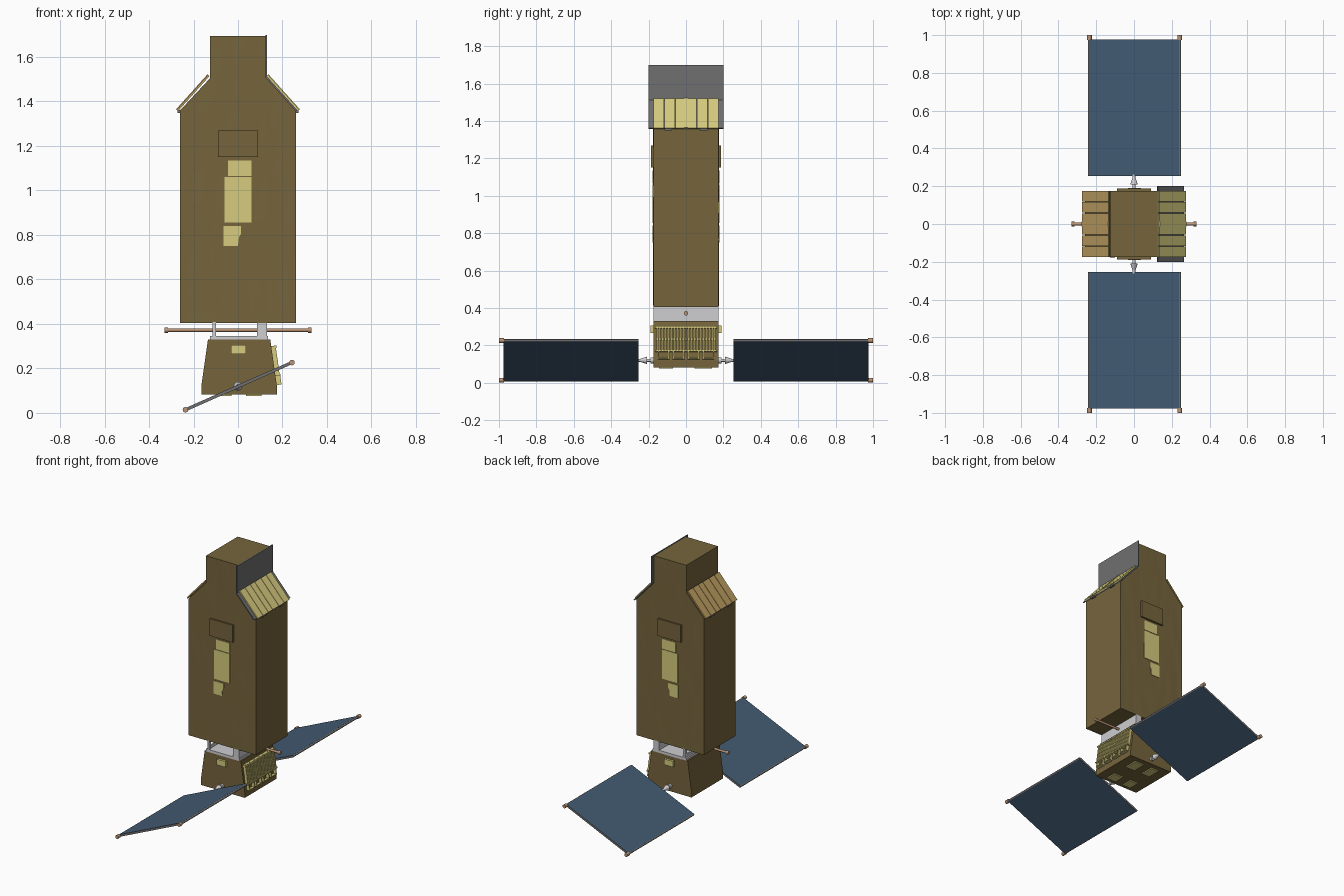
import bpy, bmesh, math
from mathutils import Vector, noise

if "Cube" in bpy.data.objects:
    bpy.data.objects.remove(bpy.data.objects["Cube"])


def material(name, r, g, b):
    m = bpy.data.materials.new(name)
    m.diffuse_color = (r, g, b, 1)
    m.use_nodes = True
    m.node_tree.nodes["Principled BSDF"].inputs["Base Color"].default_value = m.diffuse_color
    return m


FOIL = material("bronze foil", 0.18, 0.13, 0.046)
YELLOW = material("pale gold", 0.68, 0.60, 0.21)
TAN = material("tan gold", 0.50, 0.34, 0.12)
GREY = material("sheet grey", 0.16, 0.16, 0.165)
WHITE = material("light grey", 0.62, 0.62, 0.64)
COPPER = material("copper", 0.50, 0.30, 0.18)
BLUE = material("cell blue", 0.056, 0.105, 0.17)


def finish(name, bm, *mats):
    bmesh.ops.recalc_face_normals(bm, faces=bm.faces)
    me = bpy.data.meshes.new(name)
    bm.to_mesh(me)
    bm.free()
    ob = bpy.data.objects.new(name, me)
    bpy.context.collection.objects.link(ob)
    for m in mats:
        me.materials.append(m)
    return ob


def add_prism(bm, profile, y0, y1):
    """Extrude an x-z outline from y0 to y1."""
    a = [bm.verts.new((x, y0, z)) for x, z in profile]
    b = [bm.verts.new((x, y1, z)) for x, z in profile]
    bm.faces.new(a)
    bm.faces.new(b)
    n = len(a)
    for i in range(n):
        bm.faces.new((a[i], a[(i + 1) % n], b[(i + 1) % n], b[i]))


def prism(name, mat, profile, *spans):
    bm = bmesh.new()
    for y0, y1 in spans:
        add_prism(bm, profile, y0, y1)
    return finish(name, bm, mat)


def rect(x0, x1, z0, z1):
    return [(x0, z0), (x1, z0), (x1, z1), (x0, z1)]


def slab(p, q, lo, hi):
    """Outline of a sheet along p-q, between two offsets to its upper right side."""
    p, q = Vector(p), Vector(q)
    d = (q - p).normalized()
    n = Vector((-d.y, d.x))
    return [tuple(v) for v in (p + n * lo, q + n * lo, q + n * hi, p + n * hi)]


def flip(profile):
    return [(-x, z) for x, z in profile]


def rod(name, mat, p, q, r1, r2=None, sides=12):
    p, q = Vector(p), Vector(q)
    bm = bmesh.new()
    bmesh.ops.create_cone(bm, cap_ends=True, segments=sides, radius1=r1,
                          radius2=r1 if r2 is None else r2, depth=(q - p).length)
    rot = (q - p).to_track_quat('Z', 'Y')
    for v in bm.verts:
        v.co = rot @ v.co + (p + q) / 2
    ob = finish(name, bm, mat)
    for f in ob.data.polygons:
        f.use_smooth = len(f.vertices) == 4
    for e in ob.data.edges:
        a, b = (ob.data.vertices[i].co for i in e.vertices)
        e.use_edge_sharp = abs((a - b).normalized().dot((q - p).normalized())) < 0.1
    return ob


# Main foil-wrapped body: house-shaped outline with faint vertical wrinkles
W = 0.175
bm = bmesh.new()
add_prism(bm, [(-0.26, 0.405), (0.26, 0.405), (0.26, 1.36), (0.125, 1.505),
               (0.125, 1.695), (-0.125, 1.695), (-0.125, 1.505), (-0.26, 1.36)], -W, W)
for axis, cuts in (((1, 0, 0), [i * 0.025 for i in range(-10, 11)]),
                   ((0, 0, 1), [0.45 + i * 0.07 for i in range(18)])):
    for c in cuts:
        bmesh.ops.bisect_plane(bm, geom=bm.verts[:] + bm.edges[:] + bm.faces[:],
                               plane_co=Vector(axis) * c, plane_no=axis)
for v in bm.verts:
    side = 1 if v.co.y > 0 else -1
    if abs(v.co.x) < 0.255 and 0.41 < v.co.z < 1.69:
        v.co.y += side * 0.0015 * noise.noise(Vector((v.co.x * 16, side * 5, v.co.z * 4)))
bmesh.ops.triangulate(bm, faces=bm.faces[:])
finish("main_body", bm, FOIL)

# Front and back: raised cover and gold windows
for side, label in ((-1, "front"), (1, "back")):
    def plate(name, mat, profile, t, base=W):
        prism(label + "_" + name, mat, profile, sorted((side * (base - 0.004), side * (base + t))))
    plate("cover", FOIL, rect(-0.09, 0.09, 1.15, 1.27), 0.012)
    plate("window_top", YELLOW, rect(-0.045, 0.06, 1.065, 1.135), 0.004)
    plate("window_middle", YELLOW, rect(-0.06, 0.06, 0.855, 1.06), 0.004)
    plate("window_bottom", YELLOW, [(-0.065, 0.75), (0.0, 0.75), (0.004, 0.79),
                                    (0.014, 0.805), (0.014, 0.84), (-0.065, 0.84)], 0.004)
    plate("bus_window", YELLOW, rect(-0.032, 0.036, 0.265, 0.305), 0.016)

# Grey sun shade on the right shoulder and right side of the top
S0, S1 = (0.125, 1.51), (0.262, 1.358)
prism("shade_slope", GREY, slab(S0, S1, -0.003, 0.005), (-0.2, 0.2))
prism("shade_upright", GREY, rect(0.124, 0.131, 1.505, 1.698), (-0.2, 0.2))

# Slatted shoulder panels with a centre ridge and small hinges below
strips = 6
step = 2 * W / strips
spans = [(-W + i * step + 0.0015, -W + (i + 1) * step - 0.0015) for i in range(strips)]
P0, P1 = (0.127, 1.512), (0.268, 1.355)
for sign, label, mat in ((1, "right", YELLOW), (-1, "left", TAN)):
    def side_of(profile):
        return profile if sign > 0 else flip(profile)
    prism(label + "_shoulder_slats", mat, side_of(slab(P0, P1, 0.002, 0.011)), *spans)
    prism(label + "_shoulder_ridge", mat, side_of(slab(P0, P1, 0.002, 0.014)), (-0.012, 0.012))
    prism(label + "_shoulder_hinges", GREY, side_of(rect(0.255, 0.273, 1.348, 1.362)),
          (-0.115, -0.075), (0.075, 0.115))

# Lower bus: tapered box with a short straight foot and bottom patches
prism("lower_bus", FOIL, [(-0.165, 0.083), (0.175, 0.083), (0.175, 0.12), (0.145, 0.33),
                          (-0.135, 0.33), (-0.165, 0.12)], (-W, W))
for x0, x1 in ((-0.09, -0.03), (0.035, 0.105)):
    prism("bottom_patch", YELLOW, rect(x0, x1, 0.076, 0.086), (-0.145, -0.07), (0.045, 0.14))

# Ribbed radiator on the right of the bus
TOP, MID, LOW = (0.149, 0.30), (0.168, 0.165), (0.174, 0.125)
prism("radiator_ribs", YELLOW, slab(TOP, MID, 0.0, 0.02),
      *[(y - 0.004, y + 0.004) for y in (-0.155 + i * 0.31 / 20 for i in range(21))])
prism("radiator_top_bar", YELLOW, slab(TOP, (0.150, 0.29), 0.0, 0.024), (-0.165, 0.165))
prism("radiator_middle_bar", YELLOW, slab((0.158, 0.235), (0.159, 0.228), 0.0, 0.022), (-0.16, 0.16))
prism("radiator_lower_bar", YELLOW, slab((0.167, 0.172), MID, 0.0, 0.024), (-0.165, 0.165))
prism("radiator_loop_bar", YELLOW, slab((0.173, 0.131), LOW, 0.0, 0.022),
      *[(c - 0.03, c + 0.03) for c in (-0.12, -0.04, 0.04, 0.12)])
prism("radiator_loop_posts", YELLOW, slab(MID, LOW, 0.0, 0.022),
      *[(c + s * 0.028 - 0.003, c + s * 0.028 + 0.003)
        for c in (-0.12, -0.04, 0.04, 0.12) for s in (-1, 1)])

# Light frame joining bus and body
prism("frame_base", WHITE, rect(-0.125, 0.135, 0.328, 0.346), (-W, W))
prism("frame_right_beam", WHITE, rect(0.085, 0.13, 0.34, 0.408), (-W, W))
prism("frame_left_posts", WHITE, rect(-0.115, -0.1, 0.34, 0.408), (-W, -0.155), (0.155, W))
prism("frame_left_sill", WHITE, rect(-0.115, -0.105, 0.34, 0.365), (-W, W))

# Copper cross rod with end caps
rod("cross_rod", COPPER, (-0.32, 0, 0.372), (0.32, 0, 0.372), 0.008)
for s in (-1, 1):
    rod("cross_rod_cap", COPPER, (s * 0.315, 0, 0.372), (s * 0.331, 0, 0.372), 0.012)

# Tilted solar wings with grey rims, copper corner tips and arms
A, B = (-0.236, 0.014), (0.242, 0.226)
for s, label in ((-1, "front"), (1, "back")):
    bm = bmesh.new()
    add_prism(bm, slab(A, B, -0.007, 0.007), *sorted((s * 0.255, s * 0.977)))
    bmesh.ops.recalc_face_normals(bm, faces=bm.faces)
    for f in bm.faces:
        f.material_index = 0 if abs(f.normal.z) > 0.7 else 1
    finish(label + "_solar_wing", bm, BLUE, GREY)
    for x, z in (A, B):
        rod(label + "_wing_edge", GREY, (x, s * 0.255, z), (x, s * 0.98, z), 0.0075, sides=8)
        rod(label + "_wing_tip", COPPER, (x, s * 0.974, z), (x, s * 1.0, z), 0.0125)
    rod(label + "_wing_arm", WHITE, (0, s * 0.17, 0.12), (0, s * 0.262, 0.12), 0.008)
    rod(label + "_arm_collar", WHITE, (0, s * 0.17, 0.12), (0, s * 0.19, 0.12), 0.016)
    rod(label + "_arm_cone", WHITE, (0, s * 0.208, 0.12), (0, s * 0.245, 0.12), 0.02, 0.008)
